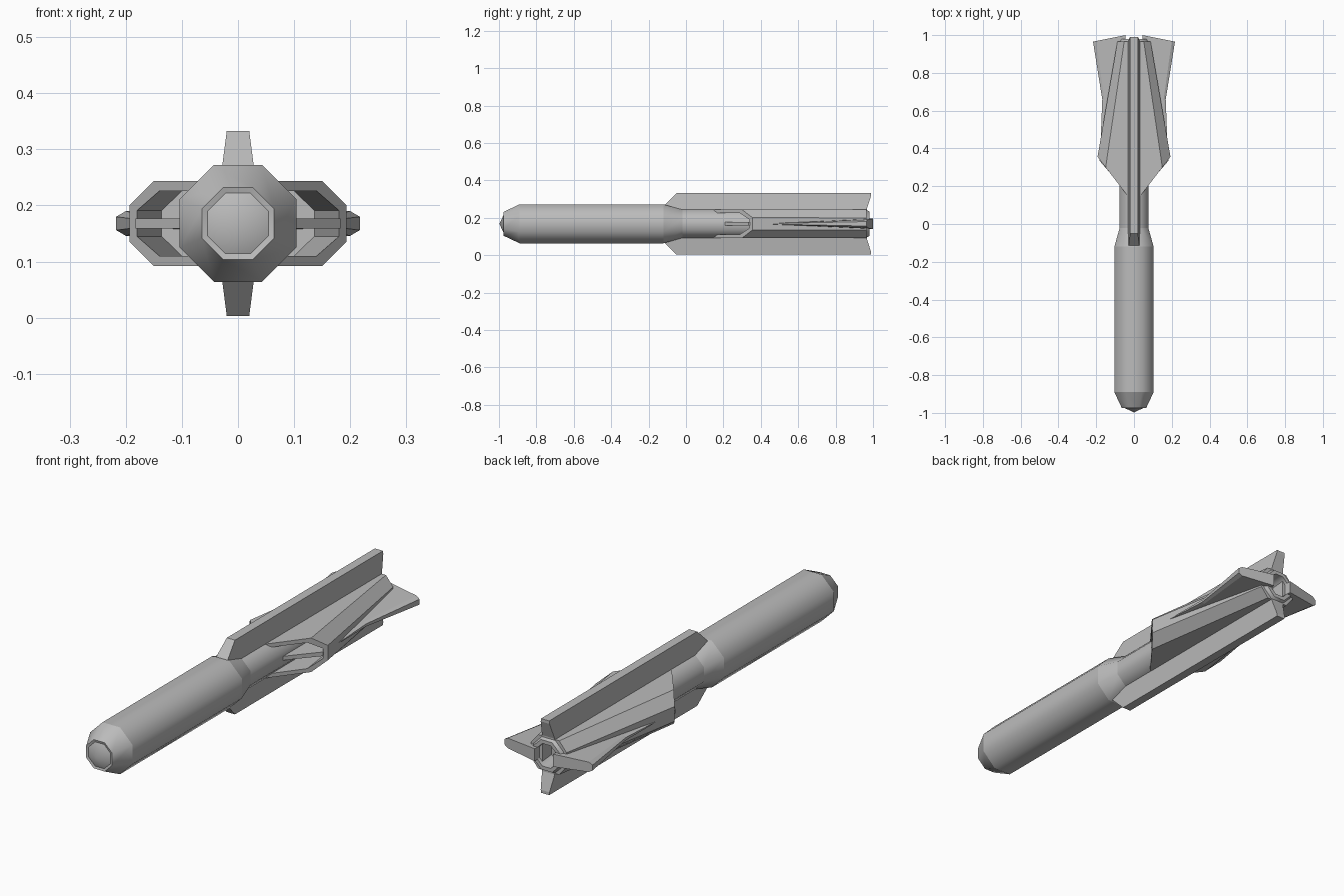
import bpy, bmesh, math
from mathutils import Vector

AXIS_Z = 0.168
R = 0.0756                      # flat-to-axis size of the slim rear body
CORNER = math.tan(math.pi / 8)

cube = bpy.data.objects.get("Cube")
if cube:
    bpy.data.objects.remove(cube, do_unlink=True)

grey = bpy.data.materials.new("plain grey")
grey.use_nodes = True
colour = (0.5, 0.5, 0.5, 1)
grey.diffuse_color = colour
grey.node_tree.nodes["Principled BSDF"].inputs["Base Color"].default_value = colour


def finish(name, bm, mirror=None):
    """Turn the bmesh into a grey object on the long axis, mirrored if asked."""
    bmesh.ops.recalc_face_normals(bm, faces=bm.faces)
    mesh = bpy.data.meshes.new(name)
    bm.to_mesh(mesh)
    bm.free()
    mesh.materials.append(grey)
    obj = bpy.data.objects.new(name, mesh)
    obj.location.z = AXIS_Z
    bpy.context.collection.objects.link(obj)
    if mirror is not None:
        mod = obj.modifiers.new("mirror", 'MIRROR')
        mod.use_axis = [i == mirror for i in range(3)]
        mod.use_mirror_merge = False
    return obj


def ring(bm, points):
    return [bm.verts.new(p) for p in points]


def strip(bm, a, b, closed=False):
    """Bridge two rings with quads."""
    n = len(a)
    return [bm.faces.new((a[i], a[(i + 1) % n], b[(i + 1) % n], b[i]))
            for i in range(n if closed else n - 1)]


# Octagonal body with pointed nose and hollow tail; smooth round, sharp at rings
def octagon(y, flat):
    r = flat / math.cos(math.pi / 8)
    angles = [math.pi / 8 + i * math.pi / 4 for i in range(8)]
    return [(r * math.cos(a), y, r * math.sin(a)) for a in angles]


body_profile = [(-0.972, 0.054), (-0.975, 0.064), (-0.89, 0.104), (-0.12, 0.104),
                (-0.02, R), (0.962, R), (0.98, 0.066), (0.98, 0.05), (0.9, 0.045)]
bm = bmesh.new()
rings = [ring(bm, octagon(y, f)) for y, f in body_profile]
for a, b in zip(rings, rings[1:]):
    strip(bm, a, b, True)
bm.faces.new(rings[-1])
tip = bm.verts.new((0, -0.998, 0))
for i in range(8):
    bm.faces.new((tip, rings[0][i], rings[0][(i + 1) % 8]))
for f in bm.faces:
    f.smooth = True
for e in bm.edges:
    a, b = e.verts
    e.smooth = abs(a.co.y - b.co.y) > 1e-5
finish("body", bm)

# Upright fins, thicker at the root
fin_outline = [(-0.115, 0.1), (-0.05, 0.165), (0.99, 0.165), (0.99, 0.152),
               (0.967, 0.08), (0.967, 0.055), (0, 0.055)]
bm = bmesh.new()
sides = []
for s in (-1, 1):
    sides.append(ring(bm, [(s * (0.02 + 0.13 * (0.165 - r)), y, r)
                           for y, r in fin_outline]))
    bm.faces.new(sides[-1])
strip(bm, sides[0], sides[1], True)
finish("upright_fins", bm, mirror=2)


# Side intakes: swept open mouth, tapering back into the body
def intake_section(x0, x1, x2, z1, z2, y=None):
    half = [(x0, z1), (x1, z1), (x2, z2)]
    points = half + [(x, -z) for x, z in reversed(half)]
    return [(x, 0.145 + 1.3 * (x - 0.031) if y is None else y, z) for x, z in points]


root = R * CORNER
bm = bmesh.new()
outer_front = ring(bm, intake_section(root, 0.15, 0.193, R, 0.033))
outer_back = ring(bm, intake_section(root, 0.052, 0.088, R, 0.032, 0.965))
inner_front = ring(bm, intake_section(root, 0.14, 0.18, 0.058, 0.023))
inner_back = ring(bm, intake_section(root, 0.1, 0.136, 0.058, 0.023, 0.6))
strip(bm, outer_front, outer_back)
strip(bm, outer_front, inner_front)
strip(bm, inner_front, inner_back)
bm.faces.new(outer_back)
bm.faces.new(inner_back)
bm.faces.new([outer_front[0], outer_back[0], outer_back[-1], outer_front[-1],
              inner_front[-1], inner_back[-1], inner_back[0], inner_front[0]])
finish("side_intakes", bm, mirror=0)

# Flat splitter plate inside each intake
bm = bmesh.new()
plate = [(0.06, 0.19), (0.105, 0.245), (0.183, 0.335), (0.138, 0.6), (0.06, 0.6)]
levels = [ring(bm, [(x, y, z) for x, y in plate]) for z in (-0.009, 0.009)]
for level in levels:
    bm.faces.new(level)
strip(bm, levels[0], levels[1], True)
finish("intake_splitters", bm, mirror=0)

# Side fins: wedges widening toward the tail, with a bevelled outer edge
stations = [(0.4, 0.17, 0.178, 0.001), (0.66, 0.157, 0.168, 0.012),
            (1.0, 0.2, 0.217, 0.025)]
bm = bmesh.new()
rings = []
for y, mid, edge, h in stations:
    sweep = 0.2 if y == 1.0 else 0
    half = [(0.045, h * 1.12), (mid, h * 0.88), (edge, h * 0.48)]
    section = half + [(x, -z) for x, z in reversed(half)]
    rings.append(ring(bm, [(x, y - sweep * (x - 0.045), z) for x, z in section]))
for a, b in zip(rings, rings[1:]):
    strip(bm, a, b, True)
bm.faces.new(rings[0])
bm.faces.new(rings[-1])
finish("side_fins", bm, mirror=0)
